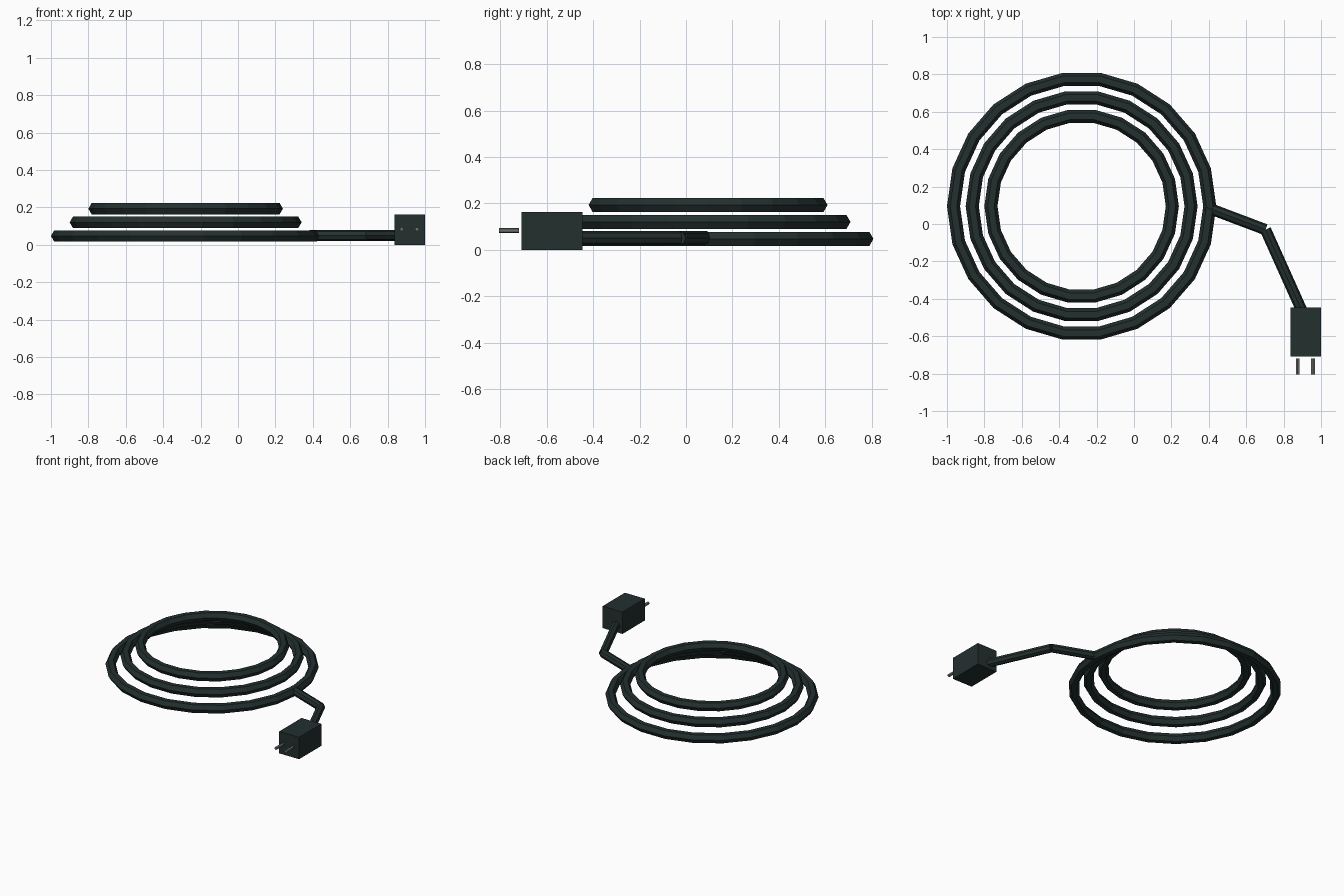
import bpy
from mathutils import Vector

if "Cube" in bpy.data.objects:
    bpy.data.objects.remove(bpy.data.objects["Cube"])


def material(name, rgb):
    m = bpy.data.materials.new(name)
    m.diffuse_color = (*rgb, 1)
    m.use_nodes = True
    m.node_tree.nodes["Principled BSDF"].inputs["Base Color"].default_value = m.diffuse_color
    return m


RUBBER = material("dark_rubber", (0.017, 0.029, 0.028))
METAL = material("grey_metal", (0.16, 0.17, 0.17))


def finish(name, mat):
    ob = bpy.context.object
    ob.name = name
    ob.data.materials.append(mat)
    return ob


def rod(name, a, b, radius, sides, mat):
    """Straight flat-sided rod between two points."""
    a, b = Vector(a), Vector(b)
    bpy.ops.mesh.primitive_cylinder_add(vertices=sides, radius=radius, depth=(b - a).length,
                                        location=(a + b) / 2)
    ob = finish(name, mat)
    ob.rotation_euler = (b - a).to_track_quat('Z', 'Y').to_euler()
    return ob


# Stacked coils, each narrower than the one below
for i in range(3):
    bpy.ops.mesh.primitive_torus_add(major_segments=22, minor_segments=6,
                                     major_radius=0.685 - 0.1 * i, minor_radius=0.035,
                                     location=(-0.28, 0.095, 0.047 + 0.073 * i))
    finish(f"cable_coil_{i + 1}", RUBBER)

# Loose end of the cable
path = [(0.385, 0.09, 0.05), (0.703, -0.03, 0.05), (0.905, -0.48, 0.05)]
for i in range(2):
    rod(f"cable_lead_{i + 1}", path[i], path[i + 1], 0.03, 8, RUBBER)

# Plug body
bpy.ops.mesh.primitive_cube_add(size=1, location=(0.918, -0.578, 0.0815))
plug = finish("plug_body", RUBBER)
plug.scale = (0.164, 0.262, 0.163)

# Prongs
for i, x in enumerate((0.875, 0.957)):
    rod(f"prong_{i + 1}", (x, -0.72, 0.083), (x, -0.805, 0.083), 0.011, 6, METAL)
